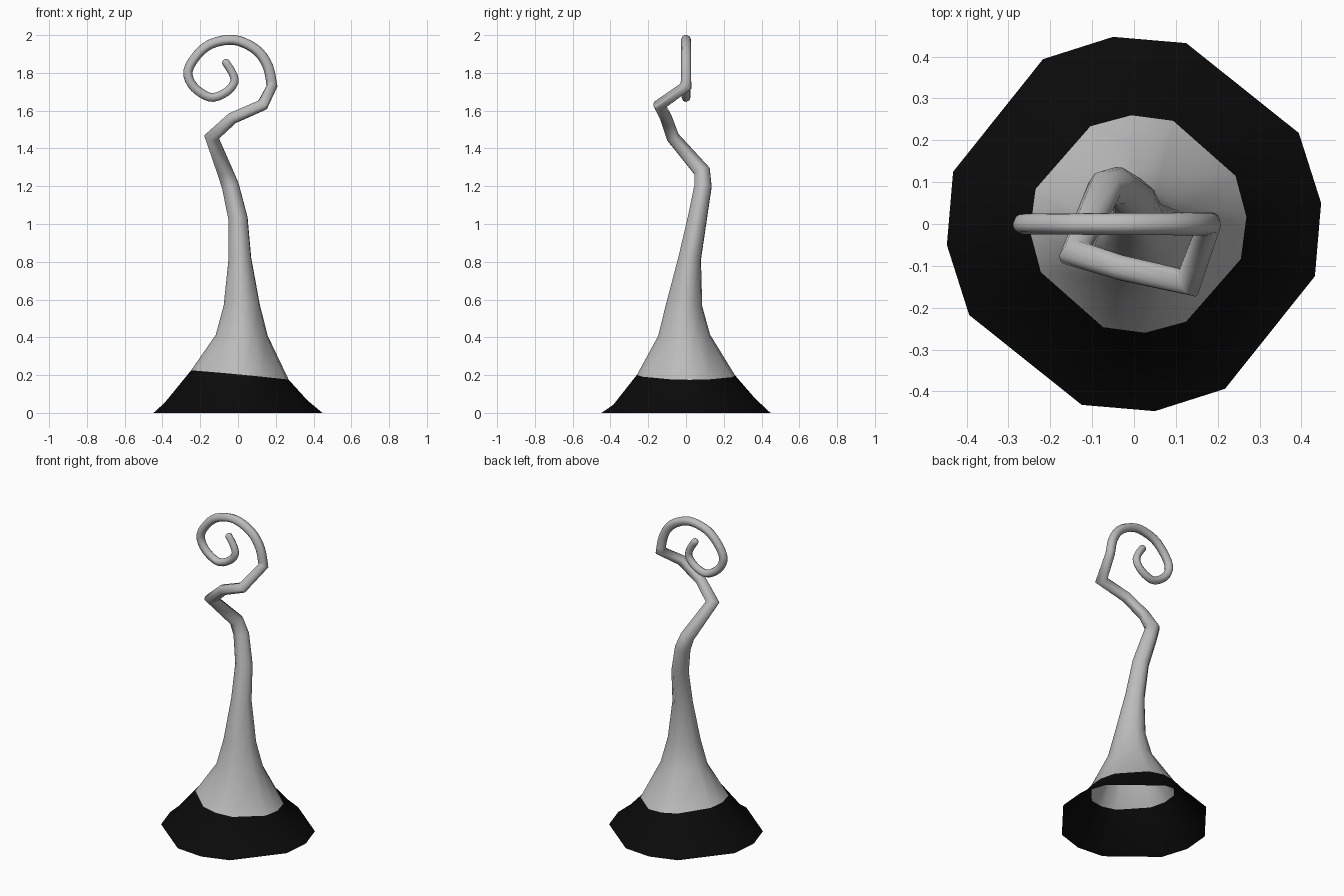
import bpy
import bmesh
import math
from mathutils import Vector

default_cube = bpy.data.objects.get("Cube")
if default_cube:
    bpy.data.objects.remove(default_cube, do_unlink=True)


def make_material(name, color):
    material = bpy.data.materials.new(name)
    material.use_nodes = True
    material.diffuse_color = color
    material.node_tree.nodes["Principled BSDF"].inputs["Base Color"].default_value = color
    return material


def catmull(a, b, c, d, t):
    """Smooth interpolation between b and c."""
    return 0.5 * (2 * b + (c - a) * t + (2 * a - 5 * b + 4 * c - d) * t ** 2
                  + (3 * b - a - 3 * c + d) * t ** 3)


def smooth_path(points, steps):
    result = []
    last = len(points) - 1
    for i in range(last):
        a, b, c, d = (points[min(max(i + k, 0), last)] for k in (-1, 0, 1, 2))
        result += [catmull(a, b, c, d, s / steps) for s in range(steps)]
    return result + [points[last]]


def sweep(name, path, radii, angles, materials, band_rings):
    """Mitred tube with an open bottom and a rounded tip."""
    bm = bmesh.new()
    side = Vector((1, 0, 0))
    rings = []
    for i, (point, radius) in enumerate(zip(path, radii)):
        before = (point - path[i - 1]).normalized() if i else Vector((0, 0, 1))
        after = (path[i + 1] - point).normalized() if i + 1 < len(path) else before
        normal = (before + after).normalized() if i else before
        side = (side - before * side.dot(before)).normalized()
        up = before.cross(side)
        ring = []
        for angle in angles:
            offset = radius * (side * math.cos(angle) + up * math.sin(angle))
            offset -= before * (offset.dot(normal) / before.dot(normal))
            ring.append(bm.verts.new(point + offset))
        rings.append(ring)
    count = len(angles)
    for i, (low, high) in enumerate(zip(rings, rings[1:])):
        for k in range(count):
            n = (k + 1) % count
            face = bm.faces.new((low[k], low[n], high[n], high[k]))
            face.material_index = 1 if i < band_rings else 0
    bm.faces.new(rings[-1])
    mesh = bpy.data.meshes.new(name)
    bm.to_mesh(mesh)
    bm.free()
    for material in materials:
        mesh.materials.append(material)
    obj = bpy.data.objects.new(name, mesh)
    bpy.context.collection.objects.link(obj)
    bpy.ops.object.select_all(action='DESELECT')
    obj.select_set(True)
    bpy.context.view_layer.objects.active = obj
    bpy.ops.object.shade_smooth_by_angle(angle=math.radians(65))
    return obj


grey = make_material("light grey", (0.5, 0.5, 0.5, 1))
black = make_material("black", (0.003, 0.003, 0.003, 1))

# Flared cone and crooked stem: x, y, z, radius
stem = [
    (0, 0, 0, .45), (-.01, -.01, .06, .375), (.01, 0, .2, .26),
    (.02, -.01, .41, .138), (.02, -.01, .57, .096), (.01, .02, .82, .06),
    (0, .06, 1.03, .051), (-.04, .09, 1.2, .046), (-.07, .085, 1.28, .042),
    (-.14, -.07, 1.46, .034), (-.03, -.105, 1.56, .032), (.13, -.14, 1.63, .031),
]

# Curled tip in the x-z plane
curl = [
    (.18, 1.73), (.16, 1.83), (.11, 1.91), (.03, 1.96), (-.05, 1.975),
    (-.15, 1.95), (-.22, 1.89), (-.265, 1.81), (-.245, 1.74), (-.19, 1.69),
    (-.13, 1.67), (-.06, 1.7), (-.02, 1.75), (-.03, 1.8), (-.065, 1.855),
]
curl_path = smooth_path([Vector((x, 0, z)) for x, z in curl], 3)
curl_radii = [.028 - .007 * i / len(curl_path) for i in range(len(curl_path))]

# Rounded end of the curl
end = curl_path[-1]
direction = (end - curl_path[-2]).normalized()
for turn in (30, 60, 80):
    a = math.radians(turn)
    curl_path.append(end + direction * .018 * math.sin(a))
    curl_radii.append(.021 * math.cos(a))

# Uneven outline: a regular ring with every fourth corner left out
angles = [math.radians(6.4 + 22.5 * k) for k in range(16) if k % 4 != 2]

sweep("curled_cone",
      [Vector(p[:3]) for p in stem] + curl_path,
      [p[3] for p in stem] + curl_radii,
      angles, (grey, black), 2)
